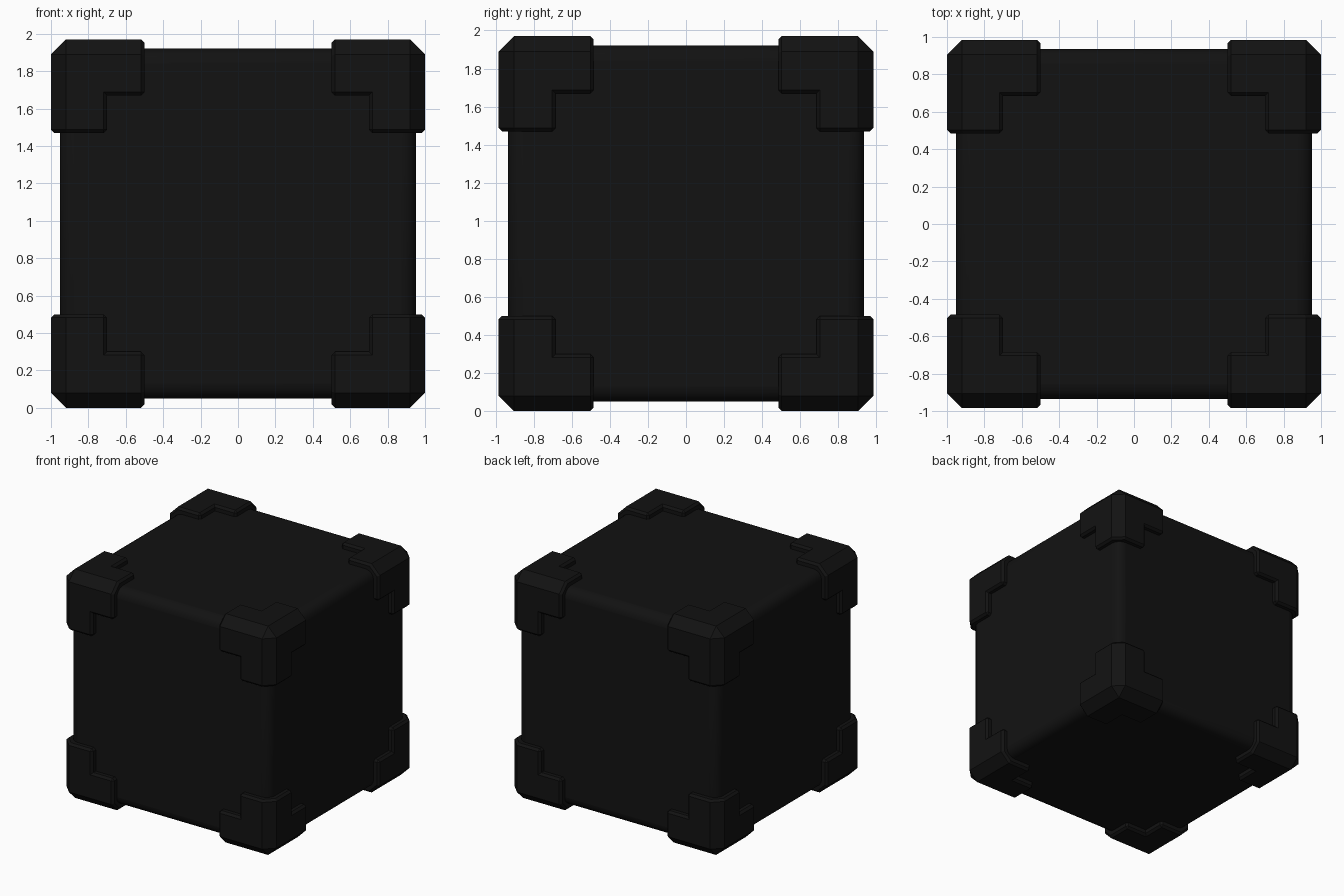
import bpy, bmesh, math
from mathutils import Vector

if "Cube" in bpy.data.objects:
    bpy.data.objects.remove(bpy.data.objects["Cube"])

MID = 0.985
HALF = Vector((1.0, 0.985, 0.985))      # outer half size at the corner guards

black = bpy.data.materials.new("black")
black.diffuse_color = (0.006, 0.006, 0.006, 1)
black.use_nodes = True
black.node_tree.nodes["Principled BSDF"].inputs["Base Color"].default_value = black.diffuse_color


def finish(bm, name):
    bmesh.ops.recalc_face_normals(bm, faces=bm.faces)
    me = bpy.data.meshes.new(name)
    bm.to_mesh(me)
    bm.free()
    ob = bpy.data.objects.new(name, me)
    bpy.context.collection.objects.link(ob)
    ob.location.z = MID
    me.materials.append(black)
    return ob


# Box body with rounded edges
bm = bmesh.new()
bmesh.ops.create_cube(bm, size=2)
bmesh.ops.scale(bm, vec=(0.953, 0.935, 0.935), verts=bm.verts)
body = finish(bm, "box_body")
bev = body.modifiers.new("rounding", 'BEVEL')
bev.width, bev.segments = 0.08, 4
bpy.context.view_layer.objects.active = body
body.select_set(True)
bpy.ops.object.shade_smooth_by_angle(angle=math.radians(35))
body.select_set(False)

# Corner guard: a corner block with three arms, built from the outside of four cells
steps = [0.0, 0.3, 0.5]
cells = {(0, 0, 0), (1, 0, 0), (0, 1, 0), (0, 0, 1)}
bm = bmesh.new()
for c in cells:
    for ax in range(3):
        for side in (0, 1):
            n = list(c)
            n[ax] += 1 if side else -1
            if tuple(n) in cells:
                continue
            u, v = (ax + 1) % 3, (ax + 2) % 3
            ring = []
            for du, dv in ((0, 0), (1, 0), (1, 1), (0, 1)):
                p = [0, 0, 0]
                p[ax], p[u], p[v] = c[ax] + side, c[u] + du, c[v] + dv
                ring.append(bm.verts.new([HALF[i] - steps[p[i]] for i in range(3)]))
            bm.faces.new(ring)
bmesh.ops.remove_doubles(bm, verts=bm.verts, dist=1e-4)
bmesh.ops.recalc_face_normals(bm, faces=bm.faces)
bmesh.ops.dissolve_limit(bm, angle_limit=0.02, verts=bm.verts, edges=bm.edges)

# Wide chamfer on the three outer edges, small one on the other convex edges
tip = min(bm.verts, key=lambda v: (v.co - HALF).length)
bmesh.ops.bevel(bm, geom=list(tip.link_edges), offset=0.08, segments=1,
                affect='EDGES', profile=0.5, clamp_overlap=True)
bmesh.ops.recalc_face_normals(bm, faces=bm.faces)
sharp = [e for e in bm.edges if len(e.link_faces) == 2
         and e.calc_face_angle_signed() > math.radians(60)]
bmesh.ops.bevel(bm, geom=sharp, offset=0.018, segments=1,
                affect='EDGES', profile=0.5, clamp_overlap=True)
guard = finish(bm, "corner_guards")
mir = guard.modifiers.new("eight_corners", 'MIRROR')
mir.use_axis = (True, True, True)
